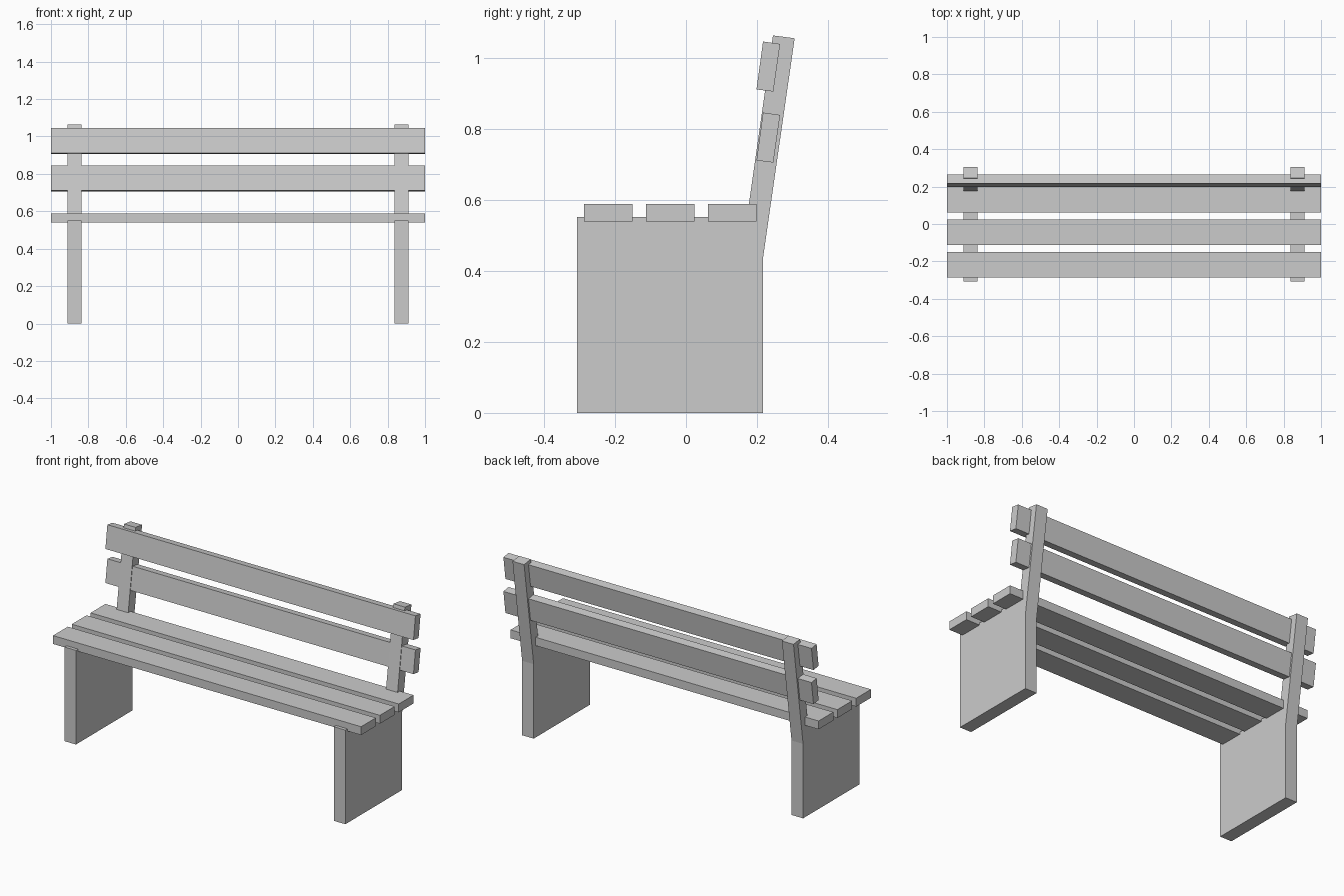
import bpy

if "Cube" in bpy.data.objects:
    bpy.data.objects.remove(bpy.data.objects["Cube"])

grey = bpy.data.materials.new("plain grey")
grey.diffuse_color = (0.6, 0.6, 0.6, 1)
grey.use_nodes = True
grey.node_tree.nodes["Principled BSDF"].inputs["Base Color"].default_value = grey.diffuse_color


def extrude_x(name, profile, x0, x1):
    """Prism from a (y, z) profile, counter-clockwise seen from +x."""
    n = len(profile)
    verts = [(x, y, z) for x in (x0, x1) for y, z in profile]
    faces = [tuple(reversed(range(n))), tuple(range(n, 2 * n))]
    faces += [(i, (i + 1) % n, (i + 1) % n + n, i + n) for i in range(n)]
    mesh = bpy.data.meshes.new(name)
    mesh.from_pydata(verts, [], faces)
    mesh.materials.append(grey)
    obj = bpy.data.objects.new(name, mesh)
    bpy.context.collection.objects.link(obj)
    return obj


# Side supports: leg panel and leaning back post in one outline
support = [(-0.307, 0), (0.217, 0), (0.217, 0.437), (0.306, 1.055),
           (0.245, 1.063), (0.172, 0.552), (-0.307, 0.552)]
for side, x0, x1 in (("left", -0.912, -0.837), ("right", 0.837, 0.912)):
    extrude_x(side + "_support", support, x0, x1)

# Seat slats
for i in range(3):
    y0 = -0.287 + i * 0.1745
    y1 = y0 + 0.137
    extrude_x(f"seat_slat_{i + 1}",
              [(y0, 0.539), (y1, 0.539), (y1, 0.588), (y0, 0.588)], -1, 1)

# Back slats, tilted with the posts
for name, dz in (("lower_back_slat", 0), ("upper_back_slat", 0.2)):
    extrude_x(name, [(0.1985, 0.711 + dz), (0.246, 0.705 + dz),
                     (0.265, 0.839 + dz), (0.217, 0.846 + dz)], -1, 1)
